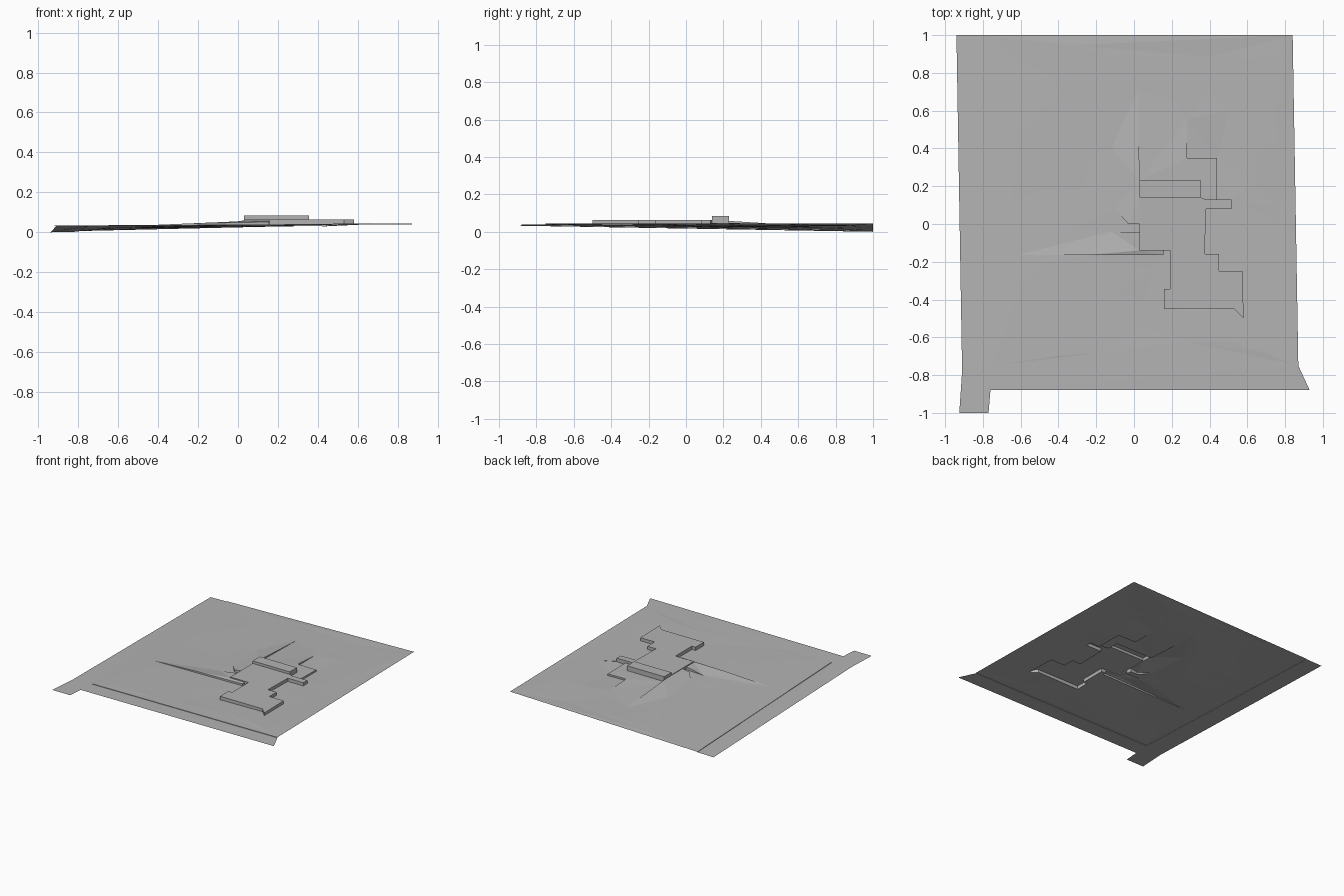
import bpy
import math
import random
from mathutils import Vector
from mathutils.geometry import delaunay_2d_cdt, intersect_point_line

cube = bpy.data.objects.get("Cube")
if cube:
    bpy.data.objects.remove(cube)
random.seed(4)

grey = bpy.data.materials.new("site_grey")
grey.use_nodes = True
COLOUR = (0.45, 0.45, 0.45, 1)
grey.diffuse_color = COLOUR
grey.node_tree.nodes["Principled BSDF"].inputs["Base Color"].default_value = COLOUR


def base(x, y):
    """Tilted sheet, lowest at the back right corner."""
    u = min(max((x + 0.94) / 1.8, 0), 1)
    return 0.04 - (1 - u) * (0.006 + 0.017 * (y + 1))


def ground(x, y):
    """Gently uneven land above the tilted sheet."""
    swell = 0.0012 * (math.sin(7 * x + 3 * y) + math.cos(5 * y - 4 * x))
    return base(x, y) + 0.004 + swell


def level(z, points):
    return [(x, y, z) for x, y in points]


# Boundary of the whole sheet
outline = [(-0.94, 1), (-0.91, -0.78), (-0.925, -1), (-0.77, -1), (-0.76, -0.88),
           (0.93, -0.88), (0.87, -0.75), (0.84, 1), (-0.8, 1)]

# Raised and lowered zones; a height of None follows the land
zones = {
    "apron": level(None, [(-0.94, 1), (-0.91, -0.78), (-0.925, -1), (-0.77, -1),
                          (-0.76, -0.88), (0.93, -0.88), (0.87, -0.75),
                          (-0.75, -0.75), (-0.8, 1)]),
    "lower_yard": [(0.28, 0.555, None), (0.28, 0.35, 0.032), (0.44, 0.35, 0.03),
                   (0.44, 0.13, 0.032), (0.515, 0.13, 0.036), (0.64, 0.2, None),
                   (0.5, 0.6, None)],
    "upper_yard": [(0.02, 0.71, None), (0.03, 0.23, 0.045), (0.355, 0.23, 0.046),
                   (0.355, 0.14, 0.046), (0.38, 0.13, 0.046), (0.44, 0.13, 0.046),
                   (0.44, 0.35, 0.043), (0.28, 0.35, 0.045), (0.28, 0.555, None)],
    "west_bank": [(0.02, 0.71, None), (-0.12, 0.4, None), (-0.1, 0.08, None),
                  (-0.03, 0, 0.05), (0.03, 0, 0.06), (0.03, 0.14, 0.06),
                  (0.03, 0.23, 0.058)],
    "south_bank": [(-0.62, -0.165, None), (-0.25, -0.165, 0.044), (0.155, -0.165, 0.052),
                   (0.155, -0.14, 0.056), (0.03, -0.14, 0.056), (0.03, -0.045, 0.056),
                   (-0.02, -0.045, 0.05), (-0.12, -0.04, None)],
    "platform": level(0.064, [(0.03, 0.14), (0.03, -0.14), (0.19, -0.14), (0.19, -0.345),
                              (0.158, -0.345), (0.158, -0.45), (0.53, -0.45), (0.58, -0.5),
                              (0.575, -0.25), (0.45, -0.25), (0.45, -0.16), (0.375, -0.16),
                              (0.38, 0.08), (0.515, 0.08), (0.515, 0.13), (0.38, 0.13),
                              (0.355, 0.14)]),
    "upper_block": level(0.084, [(0.03, 0.14), (0.355, 0.14), (0.355, 0.23), (0.03, 0.23)]),
}
names = ["land"] + list(zones)


def inside(x, y, poly):
    hit = False
    for a, b in zip(poly, poly[1:] + poly[:1]):
        if (a[1] > y) != (b[1] > y):
            if x < a[0] + (b[0] - a[0]) * (y - a[1]) / (b[1] - a[1]):
                hit = not hit
    return hit


def zone_at(x, y):
    found = "land"
    for name, poly in zones.items():
        if inside(x, y, poly):
            found = name
    return found


def height(name, p):
    """Height of a point as part of one zone, blended along the zone's edges."""
    if name == "land":
        return ground(*p)
    if name == "apron":
        return base(*p)
    poly = zones[name]
    for a, b in zip(poly, poly[1:] + poly[:1]):
        foot, t = intersect_point_line(p, Vector(a[:2]), Vector(b[:2]))
        if -0.001 <= t <= 1.001 and (Vector(foot[:2]) - p).length < 0.001:
            za, zb = (ground(*q[:2]) if q[2] is None else q[2] for q in (a, b))
            return za + (zb - za) * t
    return poly[0][2] or ground(*p)


# Plan drawing: the boundary, zone edges and scattered survey points
plan = [Vector(p) for p in outline]
edges = []
for poly in zones.values():
    start, count = len(plan), len(poly)
    plan += [Vector(p[:2]) for p in poly]
    edges += [(start + i, start + (i + 1) % count) for i in range(count)]
for _ in range(90):
    x, y = random.uniform(-0.7, 0.8), random.uniform(-0.7, 0.95)
    if zone_at(x, y) == "land":
        plan.append(Vector((x, y)))
points, _, tris, *_ = delaunay_2d_cdt(plan, edges, [list(range(len(outline)))], 1, 1e-4)

# Lift each triangle to its zone's height
parts = {name: [] for name in names}
sides = {}
for tri in tris:
    centre = sum((points[i] for i in tri), Vector((0, 0))) / len(tri)
    name = zone_at(*centre)
    parts[name].append([(*points[i], height(name, points[i])) for i in tri])
    for a, b in zip(tri, tri[1:] + tri[:1]):
        sides[a, b] = name

# Walls where neighbouring zones meet at different heights
for (a, b), name in sides.items():
    other = sides.get((b, a))
    if other is None or other == name:
        continue
    tops = [height(name, points[i]) for i in (a, b)]
    feet = [height(other, points[i]) for i in (a, b)]
    if sum(tops) - sum(feet) < 0.0004:
        continue
    wall = [(*points[a], feet[0]), (*points[b], feet[1]),
            (*points[b], tops[1]), (*points[a], tops[0])]
    wall = [p for i, p in enumerate(wall) if (Vector(p) - Vector(wall[i - 1])).length > 1e-5]
    if len(wall) > 2:
        parts[max(name, other, key=names.index)].append(wall)

# One object for each zone, with shared corners welded
for name, faces in parts.items():
    index = {}
    polys = []
    for face in faces:
        keys = [tuple(round(c, 5) for c in p) for p in face]
        polys.append([index.setdefault(k, len(index)) for k in keys])
    mesh = bpy.data.meshes.new(name)
    mesh.from_pydata(list(index), [], polys)
    mesh.materials.append(grey)
    mesh.validate()
    obj = bpy.data.objects.new(name, mesh)
    bpy.context.collection.objects.link(obj)
